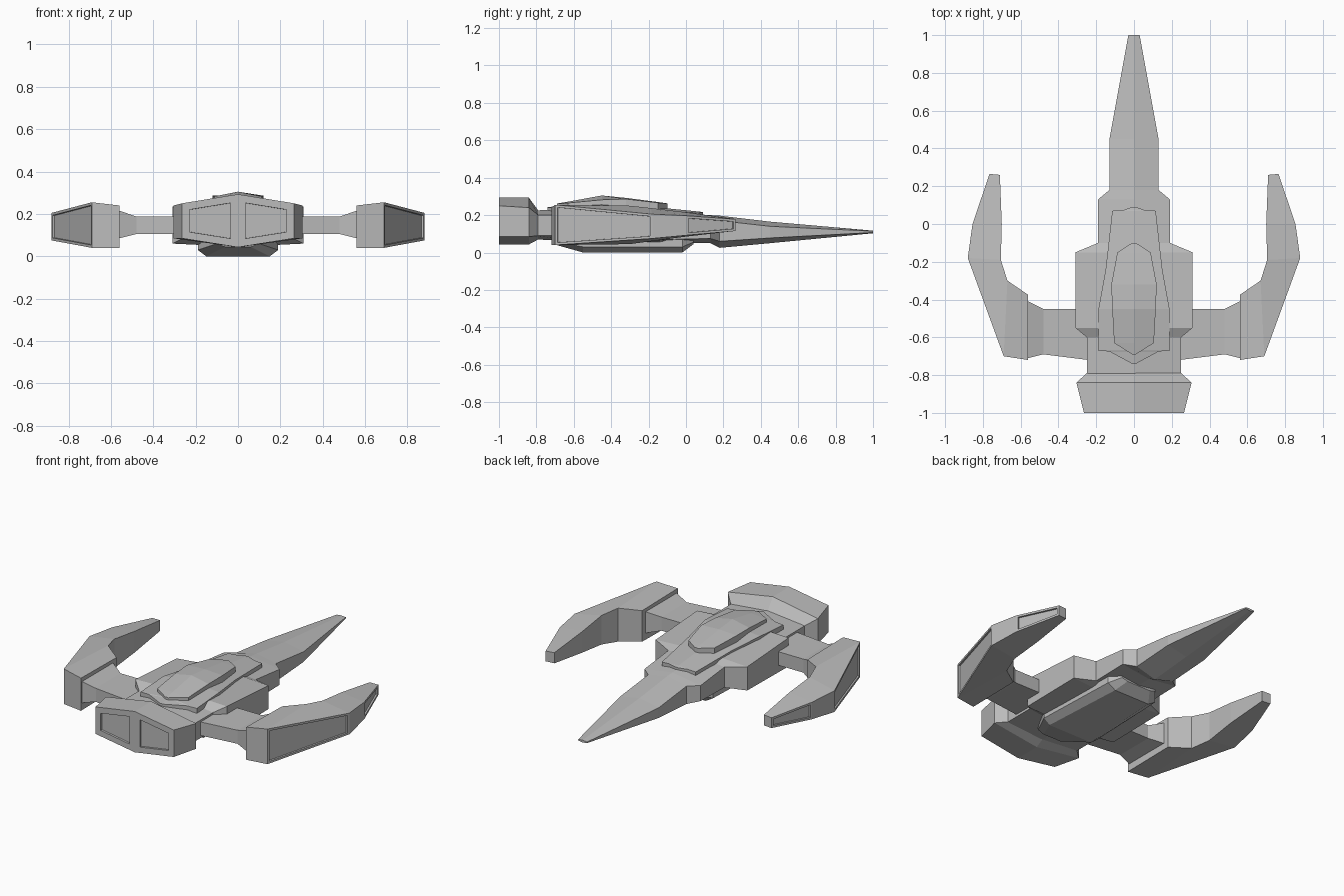
import bpy, bmesh
from mathutils import Vector

cube = bpy.data.objects.get("Cube")
if cube:
    bpy.data.objects.remove(cube, do_unlink=True)

grey = bpy.data.materials.new("hull_grey")
grey.use_nodes = True
grey.diffuse_color = (0.5, 0.5, 0.5, 1)
grey.node_tree.nodes["Principled BSDF"].inputs["Base Color"].default_value = (0.5, 0.5, 0.5, 1)


def rib(y, w, top, shoulder, chine, keel, flat=0):
    """Symmetric cross-section: roof ridge, side wall and keel of a given flat half-width."""
    return [(0, y, top), (w, y, shoulder), (w, y, chine), (flat, y, keel),
            (0, y, keel), (-flat, y, keel), (-w, y, chine), (-w, y, shoulder)]


def loft(name, rings, mirror=False, panels=None, border=0.02, depth=0.01):
    """Skin the rings, cap the ends, and recess the faces picked by the panels rule."""
    bm = bmesh.new()
    loops = [[bm.verts.new(p) for p in ring] for ring in rings]
    n = len(loops[0])
    for a, b in zip(loops, loops[1:]):
        for i in range(n):
            j = (i + 1) % n
            bm.faces.new((a[i], a[j], b[j], b[i]))
    for end in (loops[0], loops[-1]):
        if n == 8:  # split along the centre line
            bm.faces.new(end[:5])
            bm.faces.new(end[4:] + end[:1])
        else:
            bm.faces.new(end)
    bmesh.ops.remove_doubles(bm, verts=bm.verts, dist=0.0005)
    bmesh.ops.recalc_face_normals(bm, faces=bm.faces)
    bm.normal_update()
    if panels:
        picked = [f for f in bm.faces if panels(f)]
        bmesh.ops.inset_individual(bm, faces=picked, thickness=border, use_even_offset=True)
        bm.normal_update()
        # step each panel straight inwards
        for f, walls in [(f, f.normal.copy()) for f in picked]:
            new = bmesh.ops.inset_individual(bm, faces=[f], thickness=0.001)
            for v in f.verts:
                v.co -= walls * depth
    me = bpy.data.meshes.new(name)
    bm.to_mesh(me)
    bm.free()
    me.materials.append(grey)
    ob = bpy.data.objects.new(name, me)
    bpy.context.collection.objects.link(ob)
    if mirror:
        mod = ob.modifiers.new("mirror", 'MIRROR')
        mod.use_mirror_merge = False
        mod.mirror_object = None
    return ob


# Central hull and long nose
loft("hull_and_nose", [
    rib(-0.80, 0.25, 0.225, 0.20, 0.09, 0.07),
    rib(-0.60, 0.25, 0.235, 0.20, 0.09, 0.06),
    rib(-0.55, 0.31, 0.245, 0.235, 0.06, 0.045),
    rib(-0.15, 0.31, 0.225, 0.21, 0.065, 0.045),
    rib(-0.10, 0.19, 0.215, 0.195, 0.07, 0.05),
    rib(0.13, 0.19, 0.20, 0.17, 0.075, 0.05),
    rib(0.18, 0.13, 0.197, 0.17, 0.06, 0.025),
    rib(0.45, 0.13, 0.165, 0.14, 0.078, 0.05),
    rib(1.00, 0.03, 0.117, 0.114, 0.107, 0.103)])

# Rear engine block with two recessed exhaust panels
loft("engine_block", [
    rib(-1.00, 0.265, 0.293, 0.25, 0.085, 0.043),
    rib(-0.84, 0.305, 0.293, 0.24, 0.085, 0.043),
    rib(-0.79, 0.25, 0.225, 0.20, 0.09, 0.07)],
    panels=lambda f: f.normal.y < -0.9, border=0.035, depth=0.012)

# Dorsal plate
loft("dorsal_plate", [
    rib(-0.74, 0.01, 0.242, 0.241, 0.20, 0.20),
    rib(-0.675, 0.13, 0.25, 0.238, 0.20, 0.20),
    rib(-0.67, 0.19, 0.251, 0.236, 0.20, 0.20),
    rib(-0.45, 0.188, 0.265, 0.25, 0.20, 0.20),
    rib(-0.24, 0.15, 0.25, 0.236, 0.19, 0.19),
    rib(0.07, 0.115, 0.219, 0.21, 0.17, 0.17),
    rib(0.072, 0.06, 0.219, 0.213, 0.17, 0.17),
    rib(0.09, 0.01, 0.216, 0.215, 0.17, 0.17)])

# Faceted canopy
loft("canopy", [
    rib(-0.69, 0.01, 0.262, 0.261, 0.24, 0.24),
    rib(-0.63, 0.105, 0.272, 0.265, 0.24, 0.24),
    rib(-0.45, 0.115, 0.305, 0.282, 0.25, 0.25),
    rib(-0.32, 0.12, 0.292, 0.286, 0.24, 0.24),
    rib(-0.15, 0.088, 0.27, 0.266, 0.225, 0.225),
    rib(-0.10, 0.01, 0.263, 0.262, 0.23, 0.23)])

# Belly keel
loft("belly_keel", [
    rib(-0.71, 0.10, 0.08, 0.08, 0.06, 0.045, 0.06),
    rib(-0.55, 0.19, 0.08, 0.07, 0.03, 0, 0.15),
    rib(-0.02, 0.17, 0.08, 0.07, 0.03, 0, 0.12),
    rib(0.04, 0.12, 0.08, 0.08, 0.055, 0.045, 0.08)])


def strut(x, back, front, low, high):
    """Rectangular section of a pylon at distance x from the centre."""
    return [(x, back, low), (x, front, low), (x, front, high), (x, back, high)]


# Pylons joining hull and wings
loft("pylons", [
    strut(0.24, -0.72, -0.45, 0.105, 0.188),
    strut(0.48, -0.69, -0.45, 0.105, 0.188),
    strut(0.56, -0.71, -0.41, 0.085, 0.215)], mirror=True)


def blade(outer, inner, outer_z, inner_z):
    """Wing section between an outer and an inner edge."""
    return [(*outer, outer_z[0]), (*inner, inner_z[0]), (*inner, inner_z[1]), (*outer, outer_z[1])]


# Curved forward-swept wings with recessed outer panels
loft("wings", [
    blade((0.56, -0.72), (0.56, -0.375), (0.04, 0.24), (0.045, 0.235)),
    blade((0.69, -0.70), (0.67, -0.30), (0.04, 0.255), (0.045, 0.25)),
    blade((0.88, -0.18), (0.705, -0.19), (0.075, 0.205), (0.06, 0.238)),
    blade((0.855, 0.0), (0.70, 0.0), (0.092, 0.197), (0.085, 0.215)),
    blade((0.765, 0.265), (0.71, 0.26), (0.115, 0.178), (0.115, 0.18))],
    mirror=True, border=0.013, depth=0.01,
    panels=lambda f: f.normal.x > 0.8 and f.calc_center_median().x > 0.75
    and max(e.calc_length() for e in f.edges) > 0.25)
